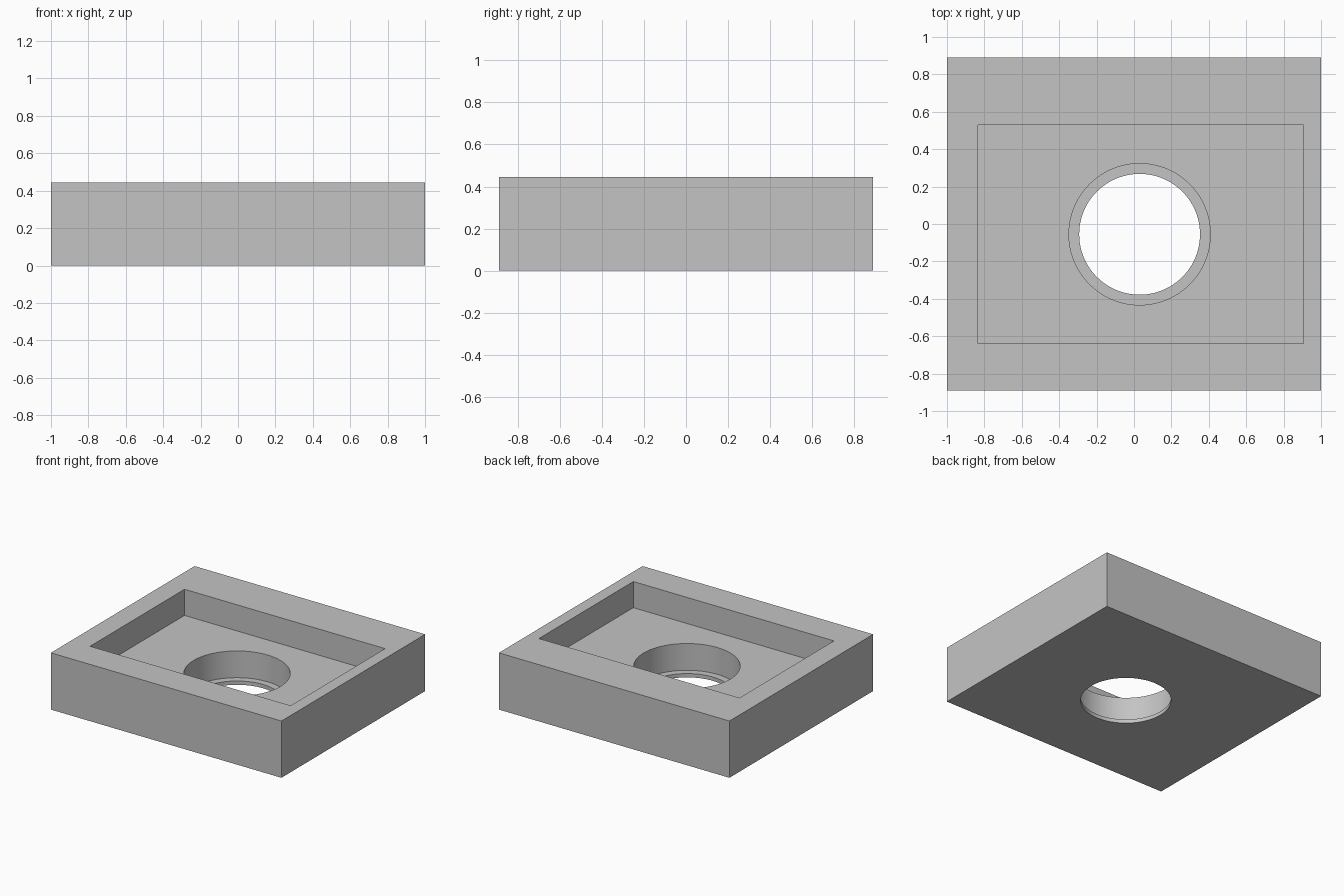
import bpy, math

default = bpy.data.objects.get("Cube")
if default:
    bpy.data.objects.remove(default, do_unlink=True)

HEIGHT = 0.445
POCKET_FLOOR = 0.24
LEDGE = 0.03
HOLE_X, HOLE_Y = 0.03, -0.055

grey = bpy.data.materials.new("plain_grey")
grey.use_nodes = True
grey.diffuse_color = (0.55, 0.55, 0.55, 1)
grey.node_tree.nodes["Principled BSDF"].inputs["Base Color"].default_value = grey.diffuse_color


def box(name, x0, x1, y0, y1, z0, z1):
    bpy.ops.mesh.primitive_cube_add(
        size=1, location=((x0 + x1) / 2, (y0 + y1) / 2, (z0 + z1) / 2))
    ob = bpy.context.object
    ob.name = name
    ob.scale = (x1 - x0, y1 - y0, z1 - z0)
    bpy.ops.object.transform_apply(location=True, rotation=False, scale=True)
    ob.data.materials.append(grey)
    return ob


def cylinder(name, radius, z0, z1):
    bpy.ops.mesh.primitive_cylinder_add(
        vertices=96, radius=radius, depth=z1 - z0,
        location=(HOLE_X, HOLE_Y, (z0 + z1) / 2))
    ob = bpy.context.object
    ob.name = name
    ob.data.materials.append(grey)
    return ob


def cut(target, cutter):
    mod = target.modifiers.new(cutter.name, "BOOLEAN")
    mod.operation = "DIFFERENCE"
    mod.solver = "EXACT"
    mod.object = cutter
    bpy.context.view_layer.objects.active = target
    bpy.ops.object.modifier_apply(modifier=mod.name)
    bpy.data.objects.remove(cutter, do_unlink=True)


# Solid block
block = box("recessed_block", -1, 1, -0.89, 0.89, 0, HEIGHT)

# Off-centre pocket, then the stepped through hole
cut(block, box("pocket_cutter", -0.835, 0.905, -0.64, 0.53, POCKET_FLOOR, HEIGHT + 0.2))
cut(block, cylinder("counterbore_cutter", 0.378, LEDGE, HEIGHT + 0.1))
cut(block, cylinder("through_hole_cutter", 0.323, -0.1, HEIGHT))

# Smooth bores with sharp rims
bpy.ops.object.select_all(action="DESELECT")
block.select_set(True)
bpy.context.view_layer.objects.active = block
bpy.ops.object.shade_smooth_by_angle(angle=math.radians(30))
